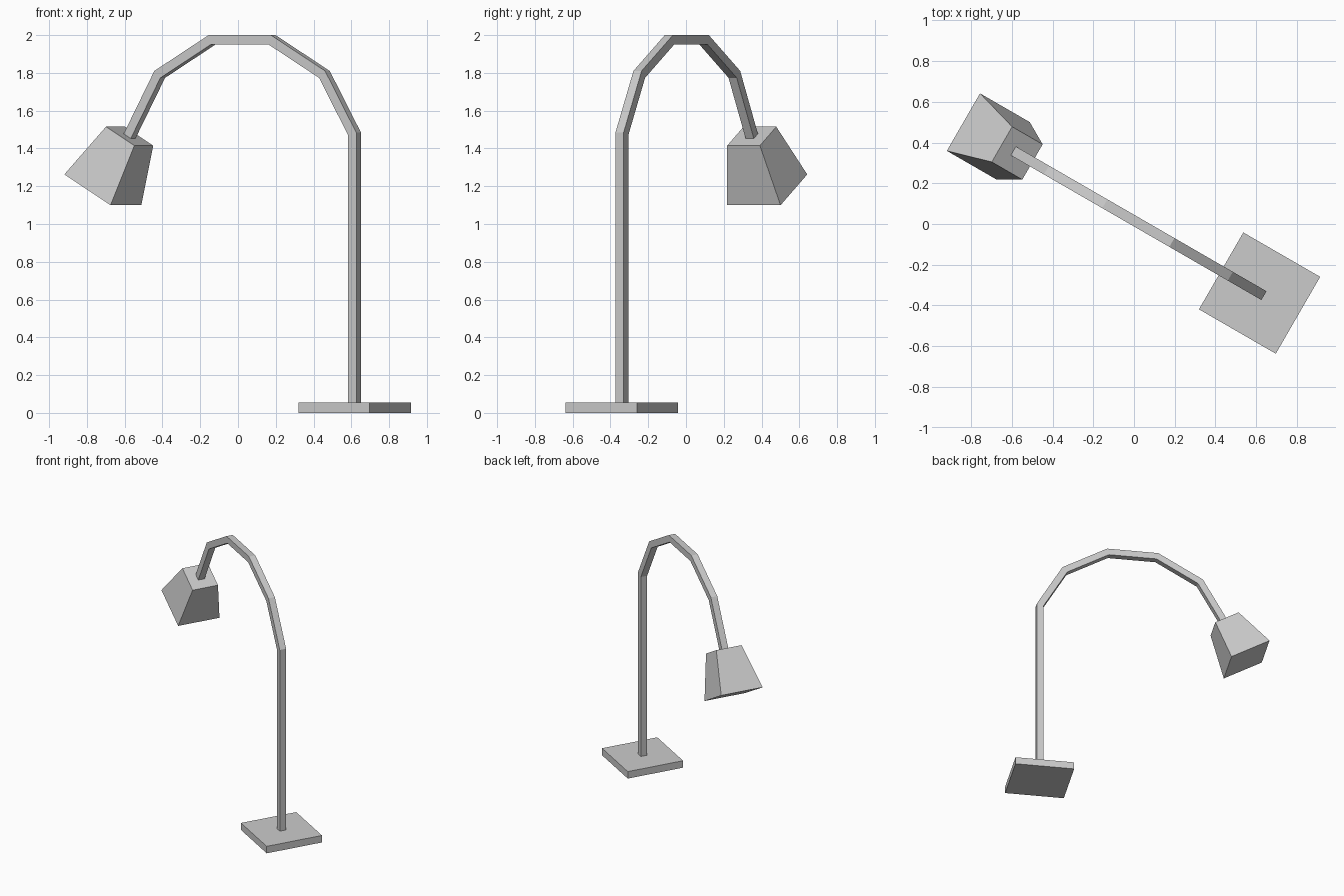
import bpy, bmesh, math
from mathutils import Vector, Matrix

default = bpy.data.objects.get("Cube")
if default:
    bpy.data.objects.remove(default, do_unlink=True)

# The lamp lies in one vertical plane, turned about z
TURN = Matrix.Rotation(math.radians(-30), 4, 'Z')
SIDE = 0.0145

grey = bpy.data.materials.new("light grey")
grey.use_nodes = True
grey.diffuse_color = (0.6, 0.6, 0.6, 1)
grey.node_tree.nodes["Principled BSDF"].inputs["Base Color"].default_value = (0.6, 0.6, 0.6, 1)


def square_ring(bm, centre, across, half, half_side):
    """Four vertices around a centre; across lies in the lamp's plane."""
    side = Vector((0, half_side, 0))
    a = across * half
    return [bm.verts.new(centre + p) for p in (a + side, a - side, -a - side, -a + side)]


def loft(name, rings):
    """Closed solid through square rings given as (centre, across, half, half_side)."""
    bm = bmesh.new()
    loops = [square_ring(bm, *r) for r in rings]
    for lo, hi in zip(loops, loops[1:]):
        for i in range(4):
            j = (i + 1) % 4
            bm.faces.new((lo[i], lo[j], hi[j], hi[i]))
    bm.faces.new(loops[0])
    bm.faces.new(loops[-1])
    bmesh.ops.recalc_face_normals(bm, faces=bm.faces)
    bm.transform(TURN)
    mesh = bpy.data.meshes.new(name)
    bm.to_mesh(mesh)
    bm.free()
    mesh.materials.append(grey)
    obj = bpy.data.objects.new(name, mesh)
    bpy.context.collection.objects.link(obj)
    return obj


def point(u, z):
    return Vector((u, SIDE, z))


# Square base plate
along = Vector((1, 0, 0))
loft("base_plate", [(point(0.704, z), along, 0.218, 0.218) for z in (0, 0.055)])

# Pole and angular arch: square bar with mitred bends
path = [point(*p) for p in ((0.704, 0.04), (0.704, 1.477), (0.52, 1.792), (0.2, 1.975),
                            (-0.167, 1.975), (-0.487, 1.792), (-0.677, 1.455))]
rings = []
for i, p in enumerate(path):
    before = (p - path[max(i - 1, 0)]).normalized()
    after = (path[min(i + 1, len(path) - 1)] - p).normalized()
    tangent = (before + after).normalized()
    across = Vector((tangent.z, 0, -tangent.x))
    cos_bend = tangent.dot(after if after.length else before)
    rings.append((p, across, 0.025 / cos_bend, 0.025))
loft("pole_and_arch", rings)

# Tapered shade, tilted outward
tilt = math.radians(30)
across = Vector((math.cos(tilt), 0, -math.sin(tilt)))
down = Vector((-math.sin(tilt), 0, -math.cos(tilt)))
top = point(-0.671, 1.465)
loft("lamp_shade", [(top, across, 0.1, 0.1), (top + down * 0.328, across, 0.163, 0.163)])
